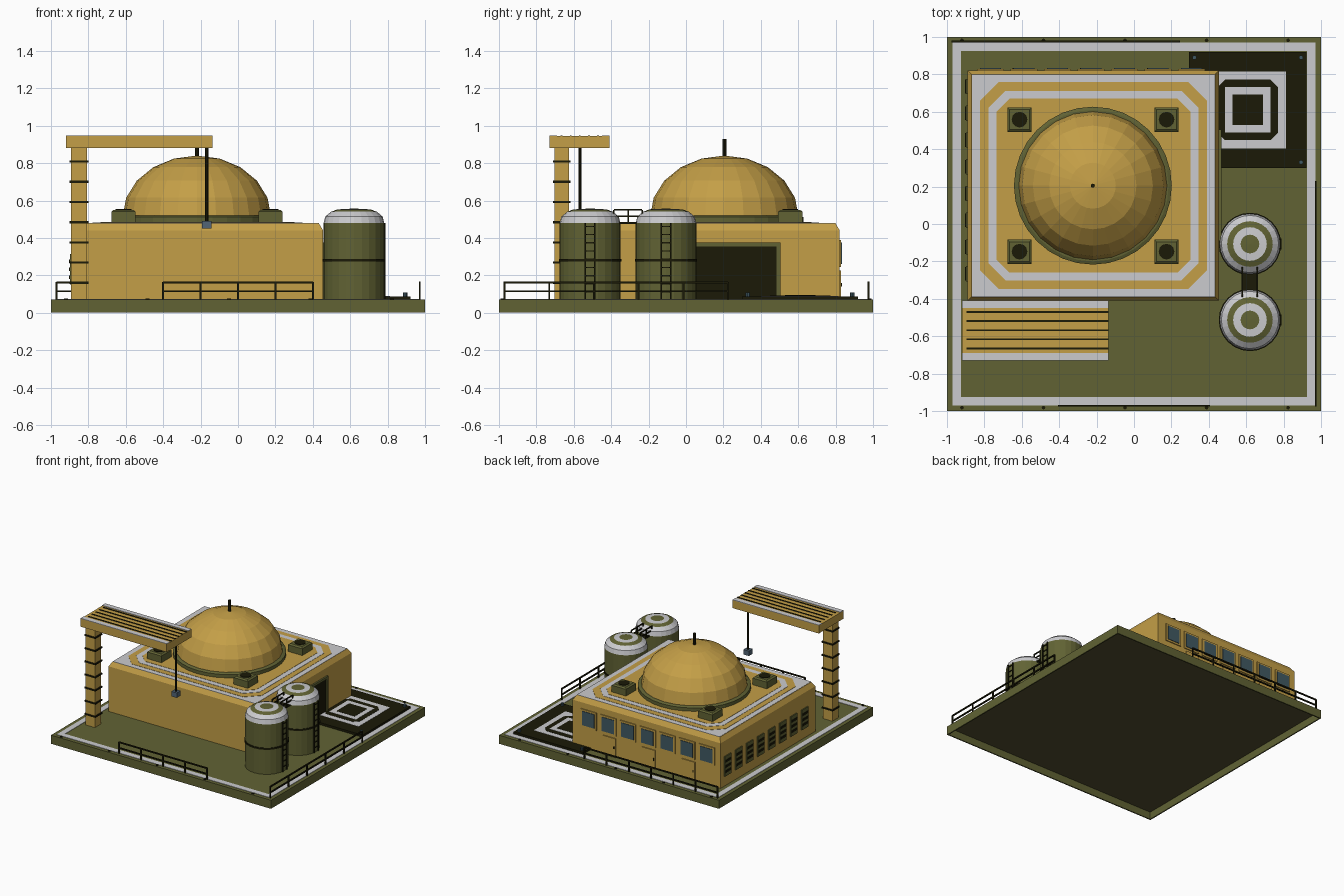
import bpy, bmesh, math
from mathutils import Vector

if "Cube" in bpy.data.objects:
    bpy.data.objects.remove(bpy.data.objects["Cube"])


def material(name, rgb):
    m = bpy.data.materials.new(name)
    m.use_nodes = True
    m.diffuse_color = (*rgb, 1)
    m.node_tree.nodes["Principled BSDF"].inputs["Base Color"].default_value = (*rgb, 1)
    return m


OCHRE = material("ochre", (0.55, 0.345, 0.063))
OLIVE = material("olive", (0.12, 0.124, 0.034))
WHITE = material("pale grey", (0.60, 0.60, 0.62))
DARK = material("near black", (0.0105, 0.0098, 0.002))
GLASS = material("slate glass", (0.052, 0.1, 0.125))
STEEL = material("steel blue", (0.085, 0.13, 0.18))
BROWN = material("underside brown", (0.085, 0.074, 0.028))


def finish(bm, name, *mats):
    bmesh.ops.recalc_face_normals(bm, faces=bm.faces)
    me = bpy.data.meshes.new(name)
    bm.to_mesh(me)
    bm.free()
    for m in mats:
        me.materials.append(m)
    ob = bpy.data.objects.new(name, me)
    bpy.context.collection.objects.link(ob)


def skin(bm, rings, slots=None):
    """Close a stack of vertex rings into a solid."""
    n = len(rings[0])
    for k, (a, b) in enumerate(zip(rings, rings[1:])):
        for i in range(n):
            j = (i + 1) % n
            f = bm.faces.new((a[i], a[j], b[j], b[i]))
            f.material_index = slots[k] if slots else 0
    bm.faces.new(rings[0])
    top = bm.faces.new(rings[-1])
    top.material_index = slots[-1] if slots else 0


def loft(bm, x0, x1, y0, y1, levels, cut=0):
    """Stack rectangles (z, inset); cut clips the corners."""
    rings = []
    for z, d in levels:
        a, b, c, e = x0 + d, x1 - d, y0 + d, y1 - d
        if cut:
            pts = [(a + cut, c), (b - cut, c), (b, c + cut), (b, e - cut),
                   (b - cut, e), (a + cut, e), (a, e - cut), (a, c + cut)]
        else:
            pts = [(a, c), (b, c), (b, e), (a, e)]
        rings.append([bm.verts.new((x, y, z)) for x, y in pts])
    skin(bm, rings)


def box(bm, x0, x1, y0, y1, z0, z1):
    loft(bm, x0, x1, y0, y1, [(z0, 0), (z1, 0)])


def solid(name, mat, x0, x1, y0, y1, z0, z1, cut=0):
    bm = bmesh.new()
    loft(bm, x0, x1, y0, y1, [(z0, 0), (z1, 0)], cut)
    finish(bm, name, mat)


def lathe(bm, cx, cy, profile, n=24, slots=None):
    rings = [[bm.verts.new((cx + r * math.cos(i * math.tau / n),
                            cy + r * math.sin(i * math.tau / n), z))
              for i in range(n)] for r, z in profile]
    skin(bm, rings, slots)


def turned(name, mats, cx, cy, profile, n=24, slots=None):
    bm = bmesh.new()
    lathe(bm, cx, cy, profile, n, slots)
    finish(bm, name, *mats)


def rod(bm, p, q, w=0.005):
    p, q = Vector(p), Vector(q)
    rot = (q - p).to_track_quat('Z', 'Y')
    rings = [[bm.verts.new(c + rot @ Vector((sx * w, sy * w, 0)))
              for sx, sy in ((-1, -1), (1, -1), (1, 1), (-1, 1))] for c in (p, q)]
    skin(bm, rings)


# Ground slab, hollow below, with painted border
G = 0.07
bm = bmesh.new()
loft(bm, -1, 1, -1, 1, [(0.064, 0.01), (0, 0.01), (0, 0), (G, 0)])
finish(bm, "ground_slab", OLIVE)
solid("slab_underside", BROWN, -0.99, 0.99, -0.99, 0.99, 0.06, 0.065)
bm = bmesh.new()
for s in (-1, 1):
    lo, hi = sorted((s * 0.925, s * 0.97))
    box(bm, -0.97, 0.97, lo, hi, G - 0.002, G + 0.003)
    box(bm, lo, hi, -0.925, 0.925, G - 0.002, G + 0.003)
finish(bm, "slab_border", WHITE)
bm = bmesh.new()
for i in range(5):
    for y in (-0.982, 0.982):
        lathe(bm, -0.92 + 0.436 * i, y, [(0.01, G), (0.01, G + 0.007)], 8)
finish(bm, "slab_bolts", DARK)

# Main hall with layered roof paint
bm = bmesh.new()
loft(bm, -0.89, 0.455, -0.41, 0.822, [(G, 0), (0.44, 0), (0.477, 0.022)])
finish(bm, "main_hall", OCHRE)
for i, (mat, d, cut) in enumerate([(WHITE, 0, 0), (OCHRE, 0.042, 0.1),
                                   (WHITE, 0.088, 0.09), (OCHRE, 0.13, 0.07)]):
    solid("roof_layer_%d" % i, mat, -0.865 + d, 0.432 - d, -0.39 + d, 0.8 - d,
          0.476, 0.479 + 0.002 * i, cut)

# Dome, collar and mast
CX, CY = -0.22, 0.205
turned("dome_collar", [OLIVE], CX, CY, [(0.422, 0.478), (0.422, 0.512), (0.405, 0.519)], 32)
arc = [math.radians(18 * k) for k in range(5)]
turned("dome", [OCHRE], CX, CY,
       [(0.397 * math.cos(a), 0.515 + 0.325 * math.sin(a)) for a in arc] + [(0.004, 0.84)], 24)
turned("dome_mast", [DARK], CX, CY, [(0.011, 0.83), (0.011, 0.93)], 8)

# Roof vents
vents, fans = bmesh.new(), bmesh.new()
for x in (CX - 0.392, CX + 0.394):
    for y in (CY - 0.353, CY + 0.353):
        loft(vents, x - 0.065, x + 0.065, y - 0.065, y + 0.065,
             [(0.478, 0), (0.54, 0), (0.55, 0.012)])
        lathe(fans, x, y, [(0.042, 0.545), (0.042, 0.554)], 12)
finish(vents, "roof_vents", OLIVE)
finish(fans, "vent_openings", DARK)

# Hangar door on the +x wall
bm = bmesh.new()
box(bm, 0.45, 0.468, -0.09, -0.07, G, 0.375)
box(bm, 0.45, 0.468, 0.485, 0.505, G, 0.375)
box(bm, 0.45, 0.468, -0.07, 0.485, 0.355, 0.375)
finish(bm, "hangar_frame", OLIVE)
solid("hangar_door", DARK, 0.45, 0.46, -0.07, 0.485, G, 0.355)

# Back wall windows and service doors
panes, frames, doors, handles = [bmesh.new() for _ in range(4)]
for k in range(-3, 4):
    x = CX - 0.01 + 0.179 * k
    box(frames, x - 0.072, x + 0.072, 0.82, 0.83, 0.245, 0.39)
    box(panes, x - 0.056, x + 0.056, 0.82, 0.834, 0.26, 0.375)
for x in (-0.6, -0.24, 0.12):
    box(doors, x - 0.06, x + 0.06, 0.82, 0.83, G, 0.225)
    box(handles, x - 0.05, x - 0.042, 0.82, 0.834, 0.14, 0.16)
finish(frames, "window_frames", OCHRE)
finish(panes, "window_panes", GLASS)
finish(doors, "service_doors", OCHRE)
finish(handles, "door_handles", DARK)

# Louvred panels on the -x wall
panel, slat = bmesh.new(), bmesh.new()
for k in range(8):
    y = 0.735 - 0.143 * k
    box(panel, -0.898, -0.885, y - 0.041, y + 0.041, 0.15, 0.315)
    for z in (0.19, 0.232, 0.275):
        box(slat, -0.903, -0.885, y - 0.037, y + 0.037, z - 0.009, z + 0.009)
finish(panel, "louvre_panels", OLIVE)
finish(slat, "louvre_slats", DARK)

# Landing pad
PX, PY = 0.608, 0.61
solid("landing_pad", DARK, PX - 0.315, PX + 0.315, PY - 0.31, PY + 0.31, G, 0.088)
for i, (mat, h, cut) in enumerate([(WHITE, 0.205, 0), (DARK, 0.162, 0.04),
                                   (WHITE, 0.122, 0), (DARK, 0.082, 0)]):
    solid("pad_marking_%d" % i, mat, PX - h, PX + h, PY - h, PY + h,
          0.086, 0.0895 + 0.0015 * i, cut)
bm = bmesh.new()
for sx, sy in ((-1, 1), (1, 1), (1, -1)):
    lathe(bm, PX + sx * 0.285, PY + sy * 0.28, [(0.012, 0.085), (0.012, 0.108)], 8)
finish(bm, "pad_lights", GLASS)

# Storage tanks with bands and ladders
TX, TANKS = 0.62, (-0.107, -0.513)
ladder = bmesh.new()
for y in TANKS:
    turned("storage_tank", [OLIVE, WHITE], TX, y,
           [(0.162, G), (0.162, 0.48), (0.153, 0.515), (0.122, 0.54),
            (0.09, 0.552), (0.05, 0.555), (0.002, 0.557)], 24, [0, 1, 1, 0, 1, 0])
    turned("tank_band", [DARK], TX, y, [(0.167, 0.274), (0.167, 0.288)])
    for s in (-0.025, 0.025):
        rod(ladder, (TX + 0.165, y + s, G), (TX + 0.165, y + s, 0.48), 0.004)
    for k in range(9):
        z = 0.11 + 0.044 * k
        rod(ladder, (TX + 0.165, y - 0.025, z), (TX + 0.165, y + 0.025, z), 0.003)
finish(ladder, "tank_ladders", DARK)

# Catwalk between the tanks
bm = bmesh.new()
Y0, Y1 = -0.385, -0.235
box(bm, TX - 0.04, TX + 0.04, Y0, Y1, 0.474, 0.484)
for x in (TX - 0.04, TX + 0.04):
    for z in (0.515, 0.55):
        rod(bm, (x, Y0, z), (x, Y1, z), 0.004)
    for y in (Y0, (Y0 + Y1) / 2, Y1):
        rod(bm, (x, y, 0.48), (x, y, 0.55), 0.004)
finish(bm, "tank_catwalk", DARK)

# Crane: post, bands, ridged boom, cable and block
solid("crane_post", OCHRE, -0.893, -0.808, -0.703, -0.625, G, 0.89)
bm = bmesh.new()
for k in range(7):
    z = 0.16 + 0.108 * k
    box(bm, -0.9, -0.8, -0.71, -0.618, z - 0.006, z + 0.006)
finish(bm, "crane_post_bands", DARK)
solid("crane_boom", OCHRE, -0.92, -0.137, -0.73, -0.41, 0.88, 0.945)
bm = bmesh.new()
box(bm, -0.92, -0.137, -0.73, -0.69, 0.944, 0.949)
box(bm, -0.92, -0.137, -0.45, -0.41, 0.944, 0.949)
finish(bm, "boom_edge_stripes", WHITE)
bm = bmesh.new()
for k in range(5):
    y = -0.665 + 0.0485 * k
    box(bm, -0.895, -0.137, y - 0.005, y + 0.005, 0.944, 0.949)
finish(bm, "boom_grooves", DARK)
turned("crane_cable", [DARK], -0.167, -0.567, [(0.009, 0.48), (0.009, 0.885)], 8)
solid("crane_block", STEEL, -0.192, -0.142, -0.592, -0.542, 0.45, 0.49)


# Perimeter railings
def railing(name, start, end, bays):
    bm = bmesh.new()
    a, b = Vector((*start, G)), Vector((*end, G))
    for h in (0.045, 0.092):
        up = Vector((0, 0, h))
        rod(bm, a + up, b + up)
    for i in range(bays + 1):
        p = a.lerp(b, i / bays)
        rod(bm, p, p + Vector((0, 0, 0.095)))
    finish(bm, name, DARK)


railing("front_railing", (-0.40, -0.972), (0.40, -0.972), 4)
railing("side_railing", (0.972, -0.97), (0.972, 0.225), 5)
railing("back_railing", (-0.97, 0.975), (0.24, 0.975), 6)
